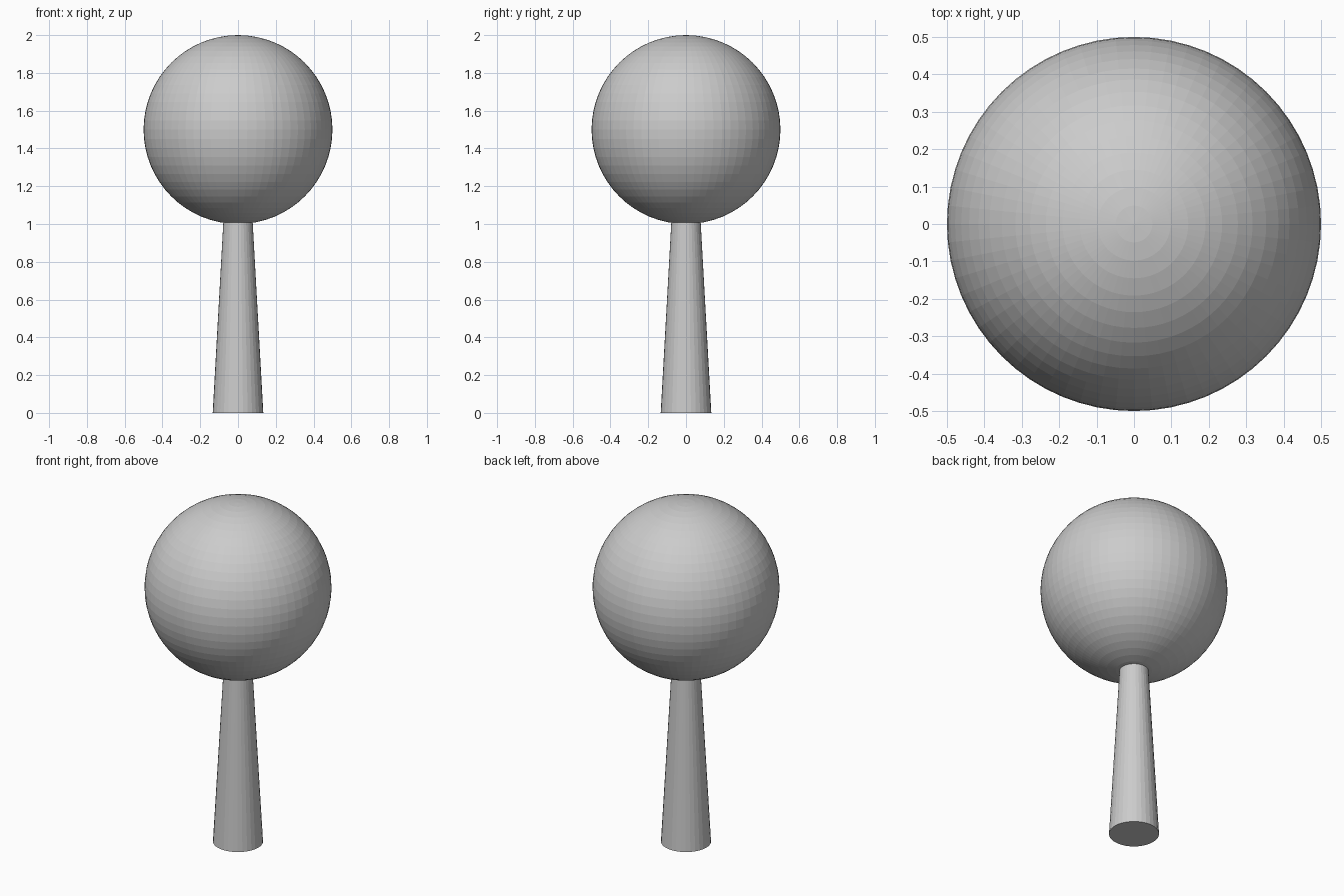
import bpy

if "Cube" in bpy.data.objects:
    bpy.data.objects.remove(bpy.data.objects["Cube"])

grey = bpy.data.materials.new("light_grey")
grey.diffuse_color = (0.6, 0.6, 0.6, 1)
grey.use_nodes = True
grey.node_tree.nodes["Principled BSDF"].inputs["Base Color"].default_value = grey.diffuse_color


def finish(name):
    obj = bpy.context.object
    obj.name = name
    obj.data.materials.append(grey)
    bpy.ops.object.shade_flat()


# Tapered trunk, its top end hidden inside the crown
bpy.ops.mesh.primitive_cone_add(vertices=32, radius1=0.134, radius2=0.067,
                                depth=1.2, location=(0, 0, 0.6))
finish("trunk")

# Round crown
bpy.ops.mesh.primitive_uv_sphere_add(segments=64, ring_count=32, radius=0.5,
                                     location=(0, 0, 1.5))
finish("crown")
